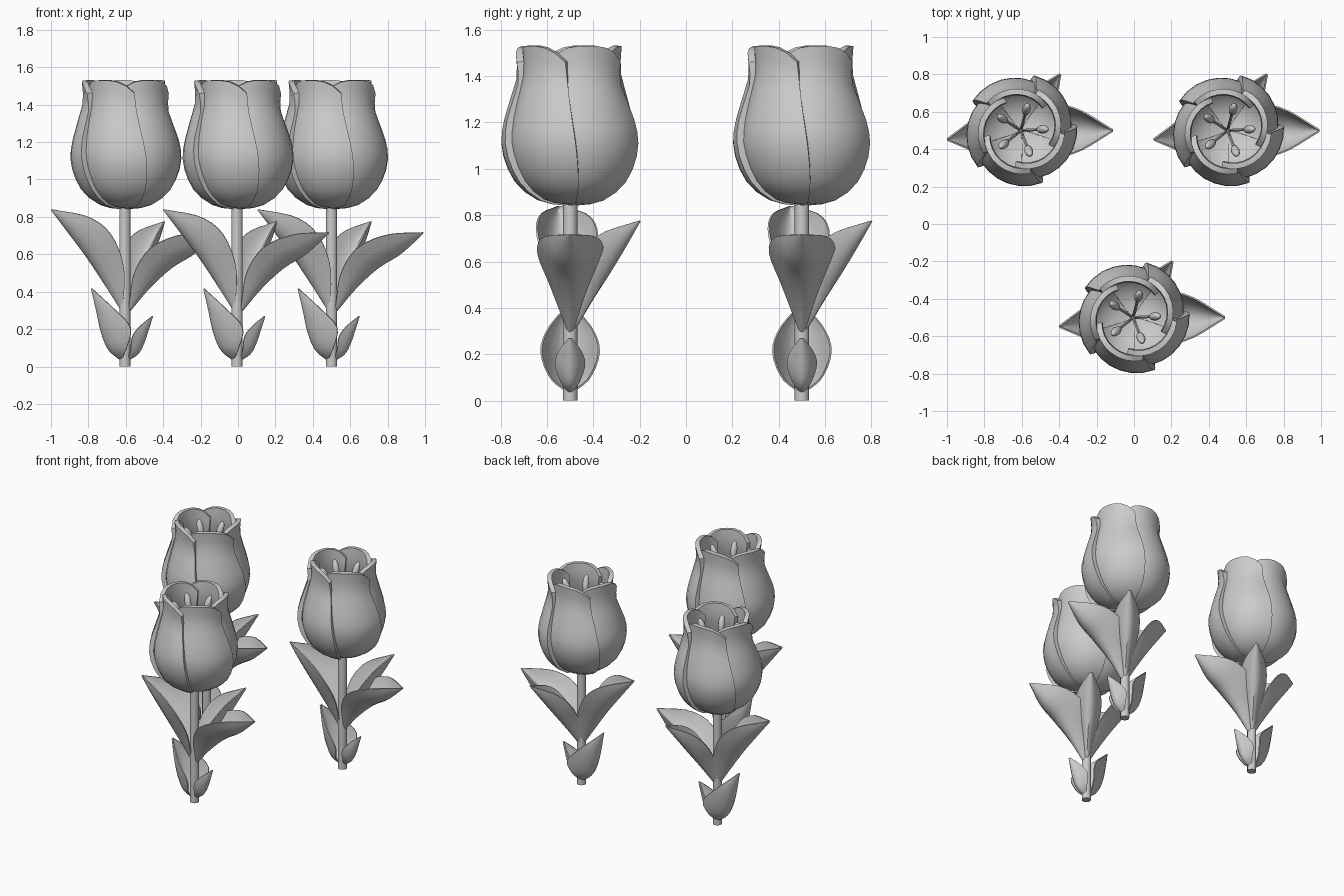
import bpy, bmesh, math
from mathutils import Vector, Matrix

if "Cube" in bpy.data.objects:
    bpy.data.objects.remove(bpy.data.objects["Cube"])

SPOTS = [(-0.605, 0.5), (0.5, 0.5), (-0.005, -0.5)]


def smooth_path(pts, n):
    """Catmull-Rom samples through points of any dimension."""
    P = [tuple(2 * a - b for a, b in zip(pts[0], pts[1]))] + list(pts)
    P.append(tuple(2 * a - b for a, b in zip(pts[-1], pts[-2])))
    out = []
    for k in range(n + 1):
        f = k / n * (len(pts) - 1)
        i = min(int(f), len(pts) - 2)
        t = f - i
        out.append([0.5 * (2 * b + (c - a) * t + (2 * a - 5 * b + 4 * c - d) * t * t
                           + (3 * b - a - 3 * c + d) * t ** 3)
                    for a, b, c, d in zip(*P[i:i + 4])])
    return out


def grid(bm, rows):
    vs = [[bm.verts.new(p) for p in r] for r in rows]
    for a, b in zip(vs, vs[1:]):
        for j in range(len(a) - 1):
            bm.faces.new((a[j], a[j + 1], b[j + 1], b[j]))


def tube(bm, pts, radius, sides):
    for p, q in zip(pts, pts[1:]):
        p, q = Vector(p), Vector(q)
        d = q - p
        m = Matrix.Translation((p + q) / 2) @ d.to_track_quat('Z', 'Y').to_matrix().to_4x4()
        bmesh.ops.create_cone(bm, cap_ends=True, segments=sides, radius1=radius,
                              radius2=radius, depth=d.length, matrix=m)


def finish(name, bm, thickness=0, offset=0, angle=40):
    """Make the part, thicken it, and place one linked copy per flower."""
    me = bpy.data.meshes.new(name)
    bm.to_mesh(me)
    bm.free()
    ob = bpy.data.objects.new(name, me)
    bpy.context.collection.objects.link(ob)
    bpy.ops.object.select_all(action='DESELECT')
    ob.select_set(True)
    bpy.context.view_layer.objects.active = ob
    if thickness:
        mod = ob.modifiers.new("thickness", 'SOLIDIFY')
        mod.thickness, mod.offset = thickness, offset
        bpy.ops.object.modifier_apply(modifier=mod.name)
    bpy.ops.object.shade_smooth_by_angle(angle=math.radians(angle))
    ob.location = (*SPOTS[0], 0)
    for spot in SPOTS[1:]:
        twin = ob.copy()
        twin.location = (*spot, 0)
        bpy.context.collection.objects.link(twin)


# stem
bm = bmesh.new()
tube(bm, [(0, 0, 0), (0, 0, 0.88)], 0.031, 10)
finish("stem", bm)

# petals: five overlapping shells in a pinwheel (radius, height profile)
PROFILE = [(0.03, 0.842), (0.13, 0.857), (0.225, 0.92), (0.28, 1.01), (0.303, 1.11),
           (0.292, 1.2), (0.262, 1.31), (0.232, 1.42), (0.236, 1.53)]
bm = bmesh.new()
for k in range(5):
    rows = []
    prof = smooth_path(PROFILE, 14)
    for i, (r, z) in enumerate(prof):
        t = i / (len(prof) - 1)
        row = []
        for j in range(9):
            s = j / 8
            a = math.radians(72 * k + 14 - 19 * t - s * (100 - 6 * t))
            rr = r * (1 - 0.16 * s ** 1.5)
            zz = z - 0.07 * abs(2 * s - 1) ** 3 * max(0, (z - 1.2) / 0.33) + 0.01 * s * (1 - t)
            row.append((rr * math.cos(a), rr * math.sin(a), zz))
        rows.append(row)
    grid(bm, rows)
finish("petals", bm, 0.03, 1)

# stamens: bent filaments with tilted oval anthers
bm = bmesh.new()
for k in range(5):
    a = math.radians(72 * k + 3)
    c, s = math.cos(a), math.sin(a)
    tube(bm, [(r * c, r * s, z) for r, z in ((0.012, 0.87), (0.035, 1.15), (0.1, 1.38))], 0.009, 6)
    m = (Matrix.Translation((0.117 * c, 0.117 * s, 1.42)) @ Matrix.Rotation(a, 4, 'Z')
         @ Matrix.Rotation(math.radians(25), 4, 'Y') @ Matrix.Diagonal((0.023, 0.023, 0.06, 1)))
    bmesh.ops.create_uvsphere(bm, u_segments=10, v_segments=8, radius=1, matrix=m)
finish("stamens", bm)


# leaves: each row is rib (r, z), edge (r, z), half width
def leaf(name, angle, stations):
    bm = bmesh.new()
    rot = Matrix.Rotation(math.radians(angle), 3, 'Z')
    rows = []
    for rr, rz, er, ez, w in smooth_path(stations, 14):
        row = []
        for j in range(9):
            u = j / 4 - 1
            row.append(rot @ Vector((rr + (er - rr) * u * u, w * u, rz + (ez - rz) * u * u)))
        rows.append(row)
    grid(bm, rows)
    finish(name, bm, 0.008)


leaf("upper_leaf_right", 0, [(0.02, 0.29, 0.02, 0.31, 0.012), (0.13, 0.42, 0.05, 0.5, 0.085),
                             (0.25, 0.53, 0.14, 0.635, 0.138), (0.37, 0.605, 0.3, 0.705, 0.115),
                             (0.49, 0.715, 0.49, 0.717, 0.004)])
leaf("upper_leaf_left", 187, [(0.01, 0.29, 0.01, 0.31, 0.012), (0.1, 0.43, 0.015, 0.53, 0.08),
                              (0.2, 0.58, 0.09, 0.705, 0.13), (0.305, 0.72, 0.21, 0.8, 0.105),
                              (0.395, 0.838, 0.395, 0.84, 0.004)])
leaf("upper_leaf_back", 55, [(0.01, 0.29, 0.01, 0.31, 0.012), (0.11, 0.43, 0.04, 0.5, 0.055),
                             (0.2, 0.55, 0.11, 0.63, 0.085), (0.285, 0.665, 0.21, 0.72, 0.07),
                             (0.365, 0.774, 0.365, 0.776, 0.004)])
leaf("lower_leaf_left", 180, [(0.02, 0.035, 0.015, 0.04, 0.015), (0.085, 0.09, -0.01, 0.1, 0.085),
                              (0.125, 0.185, -0.03, 0.21, 0.125), (0.15, 0.3, 0.06, 0.31, 0.095),
                              (0.177, 0.415, 0.177, 0.418, 0.006)])
leaf("lower_leaf_right", 0, [(0.02, 0.035, 0.015, 0.04, 0.01), (0.07, 0.07, 0.03, 0.09, 0.042),
                             (0.1, 0.125, 0.04, 0.16, 0.062), (0.125, 0.2, 0.08, 0.215, 0.045),
                             (0.147, 0.268, 0.147, 0.27, 0.004)])
